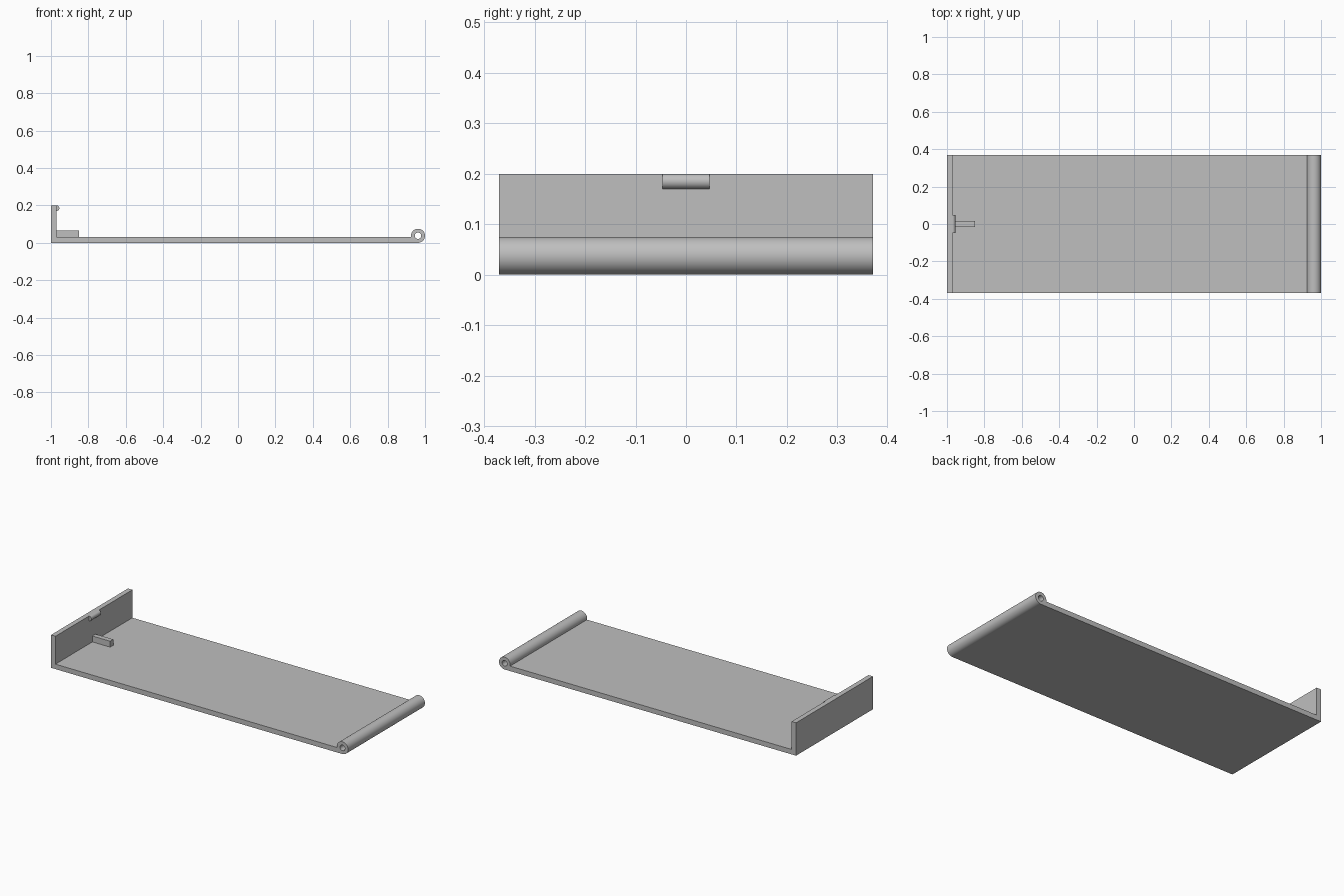
import bpy
import bmesh
import math

if "Cube" in bpy.data.objects:
    bpy.data.objects.remove(bpy.data.objects["Cube"], do_unlink=True)

grey = bpy.data.materials.new("plain grey")
grey.use_nodes = True
GREY = (0.52, 0.52, 0.52, 1)
grey.diffuse_color = GREY
grey.node_tree.nodes["Principled BSDF"].inputs["Base Color"].default_value = GREY


def arc(cx, cz, r, start, end, steps):
    """Points along an arc in the x-z plane, angles in degrees."""
    angles = [math.radians(start + (end - start) * i / steps) for i in range(steps + 1)]
    return [(cx + r * math.cos(a), cz + r * math.sin(a)) for a in angles]


def extrude_profile(name, loops, half_width):
    """Fill closed x-z loops (outline, then holes) and extrude them along y."""
    bm = bmesh.new()
    edges = []
    for loop in loops:
        verts = [bm.verts.new((x, -half_width, z)) for x, z in loop]
        edges += [bm.edges.new((v, verts[i - 1])) for i, v in enumerate(verts)]
    bmesh.ops.triangle_fill(bm, edges=edges, use_beauty=True)
    moved = bmesh.ops.extrude_face_region(bm, geom=bm.faces[:], use_keep_orig=True)
    top = [g for g in moved["geom"] if isinstance(g, bmesh.types.BMVert)]
    bmesh.ops.translate(bm, verts=top, vec=(0, 2 * half_width, 0))
    bmesh.ops.recalc_face_normals(bm, faces=bm.faces[:])
    mesh = bpy.data.meshes.new(name)
    bm.to_mesh(mesh)
    bm.free()
    mesh.materials.append(grey)
    obj = bpy.data.objects.new(name, mesh)
    bpy.context.collection.objects.link(obj)
    bpy.ops.object.select_all(action="DESELECT")
    obj.select_set(True)
    bpy.context.view_layer.objects.active = obj
    bpy.ops.object.shade_smooth_by_angle(angle=math.radians(30))
    return obj


T = 0.03             # sheet thickness
H = 0.2              # end wall height
R = 0.0375           # hinge barrel radius
WALL = -1 + T        # inner face of the end wall
HINGE = 1 - R        # barrel axis

# Flap: end wall, flat panel and hinge barrel in one outline with a pin hole
meet = 180 + math.degrees(math.asin((R - T) / R))
outline = [(-1, H), (-1, 0)] + arc(HINGE, R, R, -90, meet, 48) + [(WALL, T), (WALL, H)]
pin_hole = arc(HINGE, R, 0.017, 0, 360, 40)[:-1]
extrude_profile("hinged_flap", [outline, pin_hole], 0.37)

# Rounded catch along the top of the end wall
extrude_profile("latch_bead", [arc(WALL, H - 0.015, 0.015, -90, 90, 20)], 0.047)

# Small bar on the panel against the end wall
bar = [(WALL, T), (-0.85, T), (-0.85, 0.066), (WALL, 0.066)]
extrude_profile("stop_bar", [bar], 0.015)
